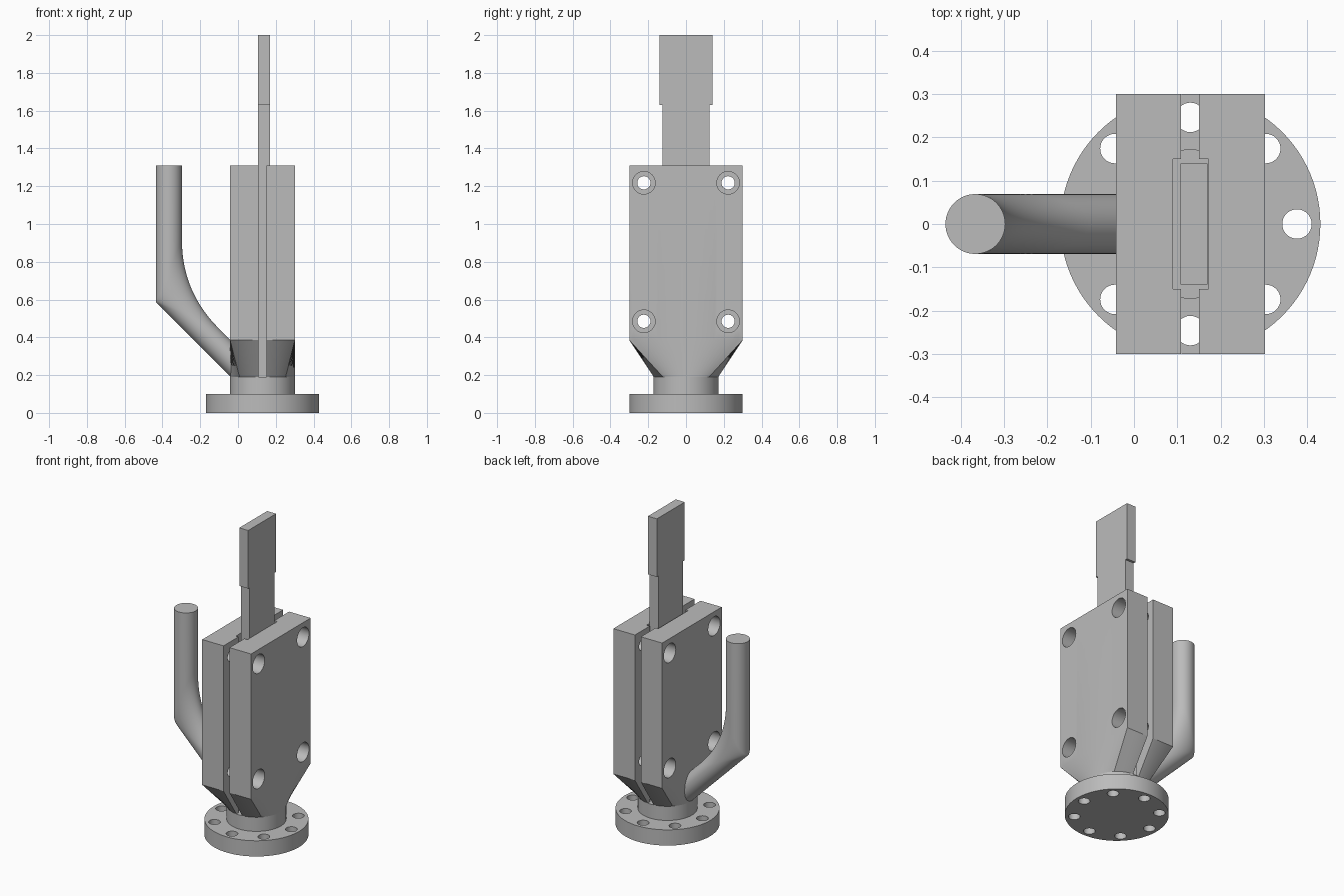
import bpy, bmesh, math
from mathutils import Matrix, Vector

if "Cube" in bpy.data.objects:
    bpy.data.objects.remove(bpy.data.objects["Cube"], do_unlink=True)

grey = bpy.data.materials.new("plain grey")
grey.use_nodes = True
grey.diffuse_color = (0.5, 0.5, 0.5, 1)
grey.node_tree.nodes["Principled BSDF"].inputs["Base Color"].default_value = (0.5, 0.5, 0.5, 1)

CX = 0.13                      # axis of flange and clamp
HUB_R = 0.172
HALF_Y = 0.3
HUB_TOP, TAPER_TOP, BODY_TOP = 0.19, 0.385, 1.31


def finish(name, bm):
    bmesh.ops.recalc_face_normals(bm, faces=bm.faces)
    mesh = bpy.data.meshes.new(name)
    bm.to_mesh(mesh)
    bm.free()
    mesh.materials.append(grey)
    obj = bpy.data.objects.new(name, mesh)
    bpy.context.collection.objects.link(obj)
    return obj


def add_box(bm, x0, x1, y, z0, z1):
    m = Matrix.Translation(((x0 + x1) / 2, 0, (z0 + z1) / 2)) @ Matrix.Diagonal((x1 - x0, 2 * y, z1 - z0, 1))
    bmesh.ops.create_cube(bm, size=1, matrix=m)


def add_cylinder(bm, centre, r, depth, axis="Z", n=32):
    m = Matrix.Translation(centre)
    if axis == "X":
        m = m @ Matrix.Rotation(math.pi / 2, 4, "Y")
    bmesh.ops.create_cone(bm, cap_ends=True, segments=n, radius1=r, radius2=r, depth=depth, matrix=m)


def loft(name, rings):
    bm = bmesh.new()
    loops = [[bm.verts.new(p) for p in ring] for ring in rings]
    n = len(loops[0])
    for a, b in zip(loops, loops[1:]):
        for i in range(n):
            j = (i + 1) % n
            bm.faces.new((a[i], a[j], b[j], b[i]))
    bm.faces.new(loops[0][::-1])
    bm.faces.new(loops[-1])
    return finish(name, bm)


def select(obj):
    bpy.ops.object.select_all(action="DESELECT")
    obj.select_set(True)
    bpy.context.view_layer.objects.active = obj


def cut(obj, bm):
    cutter = finish("cutter", bm)
    cutter.hide_render = True
    mod = obj.modifiers.new("cut", "BOOLEAN")
    mod.operation, mod.solver, mod.object = "DIFFERENCE", "EXACT", cutter
    select(obj)
    bpy.ops.object.modifier_apply(modifier=mod.name)
    bpy.data.objects.remove(cutter, do_unlink=True)


def smooth(obj):
    select(obj)
    bpy.ops.object.shade_smooth_by_angle(angle=math.radians(30))


# Bolted base flange
bm = bmesh.new()
add_cylinder(bm, (CX, 0, 0.05), 0.3, 0.1, n=96)
flange = finish("base_flange", bm)
bm = bmesh.new()
for k in range(8):
    a = k * math.pi / 4
    add_cylinder(bm, (CX + 0.246 * math.cos(a), 0.246 * math.sin(a), 0.05), 0.034, 0.3)
cut(flange, bm)
smooth(flange)

# Hub between flange and clamp
bm = bmesh.new()
add_cylinder(bm, (CX, 0, (0.1 + HUB_TOP) / 2), HUB_R, HUB_TOP - 0.1, n=96)
smooth(finish("hub", bm))

# Clamp body: round foot ruled into a rectangular block
STEPS = 24
round_ring, square_ring = [], []
corners = [(1, -1), (1, 1), (-1, 1), (-1, -1)]
for s in range(4):
    c0, c1 = Vector(corners[s]), Vector(corners[(s + 1) % 4])
    for i in range(STEPS):
        t = i / STEPS
        a = (s - 0.5 + t) * math.pi / 2
        round_ring.append((CX + HUB_R * math.cos(a), HUB_R * math.sin(a)))
        p = c0.lerp(c1, t)
        square_ring.append((CX + HUB_R * p.x, HALF_Y * p.y))
body = loft("clamp_body", [
    [(x, y, HUB_TOP) for x, y in round_ring],
    [(x, y, TAPER_TOP) for x, y in square_ring],
    [(x, y, BODY_TOP) for x, y in square_ring]])

# Through slot, then the wider blade pocket
for x0, x1, y in ((0.108, 0.15, 0.5), (0.09, 0.172, 0.15)):
    bm = bmesh.new()
    add_box(bm, x0, x1, y, 0.15, 1.5)
    cut(body, bm)

# Bolt holes with a counterbore on each outer side
bores, counterbores = bmesh.new(), bmesh.new()
for y in (-0.223, 0.223):
    for z in (0.485, 1.218):
        add_cylinder(bores, (CX, y, z), 0.035, 1, "X")
        for side in (-1, 1):
            add_cylinder(counterbores, (CX + side * HUB_R, y, z), 0.06, 0.18, "X")
cut(body, bores)
cut(body, counterbores)
smooth(body)

# Blade with a wider head
bm = bmesh.new()
profile = [(0.125, HUB_TOP), (0.125, 1.63), (0.14, 1.63), (0.14, 2.0)]
outline = profile + [(-y, z) for y, z in reversed(profile)]
face = bm.faces.new([bm.verts.new((0.107, y, z)) for y, z in outline])
ext = bmesh.ops.extrude_face_region(bm, geom=[face])
bmesh.ops.translate(bm, vec=(0.063, 0, 0), verts=[v for v in ext["geom"] if isinstance(v, bmesh.types.BMVert)])
finish("blade", bm)

# Side handle: mitred round bar, sharp outside and blended inside the bend
R, HX, N, BEND = 0.069, -0.366, 64, 16
DIAG = Vector((1, 0, -1)).normalized()
paths = []
for k in range(N):
    a = k * 2 * math.pi / N
    x, y = HX + R * math.cos(a), R * math.sin(a)
    corner = Vector((x, y, 0.614 + 0.414 * R * math.cos(a)))
    blend = 0.004 + 0.27 * (1 + math.cos(a)) / 2
    start, end = corner + Vector((0, 0, blend)), corner + DIAG * blend
    path = [Vector((x, y, BODY_TOP))]
    for i in range(BEND + 1):
        t = i / BEND
        path.append(start.lerp(corner, t).lerp(corner.lerp(end, t), t))
    path.append(corner + DIAG * (-x * math.sqrt(2)))
    paths.append(path)
smooth(loft("side_handle", list(zip(*paths))))
